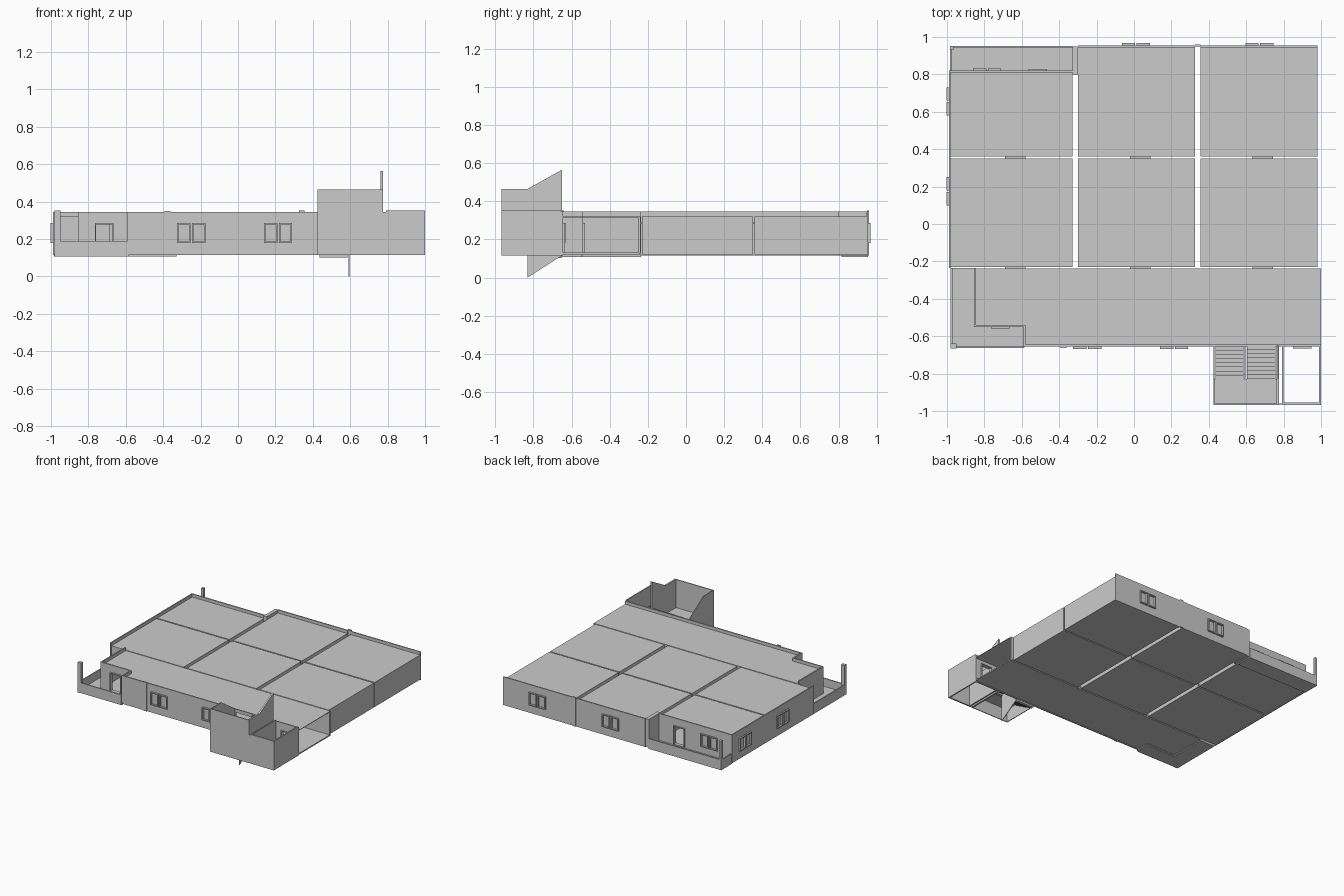
import bpy
import bmesh
from mathutils import Matrix, Vector

if "Cube" in bpy.data.objects:
    bpy.data.objects.remove(bpy.data.objects["Cube"], do_unlink=True)

grey = bpy.data.materials.new("plaster_grey")
grey.use_nodes = True
grey.diffuse_color = (0.6, 0.6, 0.6, 1)
grey.node_tree.nodes["Principled BSDF"].inputs["Base Color"].default_value = (0.6, 0.6, 0.6, 1)

BASE, FLOOR, ROOF, TOP = 0.115, 0.13, 0.32, 0.345   # main levels
T = 0.01                                            # wall thickness


def finish(name, bm):
    mesh = bpy.data.meshes.new(name)
    bm.to_mesh(mesh)
    bm.free()
    mesh.materials.append(grey)
    obj = bpy.data.objects.new(name, mesh)
    bpy.context.collection.objects.link(obj)
    return obj


def solid(name, boxes):
    """One object from boxes given as (x0, x1, y0, y1, z0, z1)."""
    bm = bmesh.new()
    for x0, x1, y0, y1, z0, z1 in boxes:
        size = Vector((x1 - x0, y1 - y0, z1 - z0))
        mid = Vector((x0 + x1, y0 + y1, z0 + z1)) / 2
        bmesh.ops.create_cube(bm, size=1, matrix=Matrix.Translation(mid) @ Matrix.Diagonal(size).to_4x4())
    return finish(name, bm)


def sheet(name, x, points, thick=0.006):
    """Upright plate across x with a (y, z) outline."""
    bm = bmesh.new()
    face = bm.faces.new([bm.verts.new((x, y, z)) for y, z in points])
    out = bmesh.ops.extrude_face_region(bm, geom=[face])
    moved = [v for v in out["geom"] if isinstance(v, bmesh.types.BMVert)]
    bmesh.ops.translate(bm, verts=moved, vec=(thick, 0, 0))
    bmesh.ops.recalc_face_normals(bm, faces=bm.faces)
    return finish(name, bm)


def across(axis, p0, p1, a0, a1, z0, z1):
    return (a0, a1, p0, p1, z0, z1) if axis == "x" else (p0, p1, a0, a1, z0, z1)


def wall(name, axis, p, a0, a1, z0=BASE, z1=TOP, holes=()):
    """Wall running along an axis, split around its openings."""
    boxes, cursor = [], a0
    for h0, h1, b, t in sorted(holes):
        boxes.append(across(axis, p, p + T, cursor, h0, z0, z1))
        if b > z0:
            boxes.append(across(axis, p, p + T, h0, h1, z0, b))
        if t < z1:
            boxes.append(across(axis, p, p + T, h0, h1, t, z1))
        cursor = h1
    boxes.append(across(axis, p, p + T, cursor, a1, z0, z1))
    return solid(name, boxes)


def frame_boxes(axis, p0, p1, a0, a1, z0, z1, w=0.008):
    return [across(axis, p0, p1, a0, a0 + w, z0, z1),
            across(axis, p0, p1, a1 - w, a1, z0, z1),
            across(axis, p0, p1, a0 + w, a1 - w, z1 - w, z1),
            across(axis, p0, p1, a0 + w, a1 - w, z0, z0 + w)]


def window(name, axis, p, hole):
    """Two framed sashes standing slightly proud of the wall."""
    a0, a1, z0, z1 = hole
    mid = (a0 + a1) / 2
    boxes = [across(axis, p + 0.003, p + 0.006, a0, a1, z0, z1)]
    for s0, s1 in ((a0, mid - 0.004), (mid + 0.004, a1)):
        boxes += frame_boxes(axis, p - 0.012, p + T + 0.012, s0, s1, z0, z1)
    solid(name, boxes)


def door(name, axis, p, hole):
    solid(name, frame_boxes(axis, p - 0.01, p + T + 0.01, *hole, w=0.006))


def win(c):
    return (c - 0.075, c + 0.075, 0.18, 0.285)


def doorway(c, w=0.1):
    return (c - w / 2, c + w / 2, FLOOR, 0.285)


# Six rooms, each a floor, a ceiling and its inner walls
columns = [(-0.98, -0.33), (-0.30, 0.325), (0.355, 0.98)]
rows = [(-0.23, 0.35), (0.36, 0.95)]
for i, (x0, x1) in enumerate(columns):
    for j, (y0, y1) in enumerate(rows):
        if i == 0 and j == 1:
            y1 = 0.82
        name = f"room_{i + 1}_{j + 1}"
        solid(name + "_floor", [(x0, x1, y0, y1, FLOOR - 0.01, FLOOR)])
        solid(name + "_ceiling", [(x0, x1, y0, y1, ROOF - 0.005, ROOF)])
        c = (x0 + x1) / 2 + 0.02
        for side, p in (("front", y0), ("back", y1 - T)):
            if side == "front" or j == 0:
                wall(f"{name}_{side}_wall", "x", p, x0, x1, FLOOR, ROOF, [doorway(c)])
        if i > 0:
            wall(name + "_right_wall", "y", x0, y0, y1, FLOOR, ROOF)
        if i < 2:
            wall(name + "_left_wall", "y", x1 - T, y0, y1, FLOOR, ROOF)
        else:
            wall(name + "_end_wall", "y", x1 - T, y0, y1, FLOOR, ROOF)
        solid(name + "_door_lintel", [(c - 0.055, c + 0.055, y0 - 0.012, y0 + T, 0.28, 0.29)])

# Outer walls with windows
side_windows = [win(0.175), win(0.655)]
wall("right_outer_wall", "y", -0.99, -0.235, 0.82, holes=side_windows)
for k, h in enumerate(side_windows):
    window(f"right_window_{k + 1}", "y", -0.99, h)
for k, (x0, x1, c) in enumerate([(-0.30, 0.325, 0.01), (0.355, 0.98, 0.67)]):
    wall(f"back_outer_wall_{k + 1}", "x", 0.945, x0, x1, holes=[win(c)])
    window(f"back_window_{k + 1}", "x", 0.945, win(c))
solid("back_wall_joint_strip", [(0.325, 0.355, 0.95, 0.96, BASE, 0.352)])
solid("back_balcony_joint_strip", [(-0.33, -0.30, 0.80, 0.95, BASE, TOP)])

# Back balcony
balcony_holes = [win(-0.785), doorway(-0.515)]
wall("back_balcony_wall", "x", 0.81, -0.98, -0.33, holes=balcony_holes)
window("back_balcony_window", "x", 0.81, balcony_holes[0])
door("back_balcony_door_frame", "x", 0.81, balcony_holes[1])
solid("back_balcony_floor", [(-0.985, -0.33, 0.815, 0.95, 0.107, 0.125)])
wall("back_balcony_parapet", "x", 0.943, -0.985, -0.33, 0.107, 0.19)
wall("back_balcony_side_parapet", "y", -0.985, 0.82, 0.95, 0.107, 0.19)
solid("back_balcony_post", [(-0.985, -0.965, 0.933, 0.953, 0.107, TOP)])

# Corridor, open at its left end, notched around the front balcony
for name, z0, z1 in (("corridor_floor", FLOOR - 0.01, FLOOR), ("corridor_ceiling", ROOF - 0.005, ROOF)):
    solid(name, [(-0.585, 1.0, -0.65, -0.24, z0, z1), (-0.85, -0.585, -0.545, -0.24, z0, z1)])
wall("corridor_back_wall", "x", -0.248, -0.85, 1.0, FLOOR, ROOF,
     [doorway((a + b) / 2 + 0.02) for a, b in columns])
front_windows = [win(-0.25), win(0.215)]
front_holes = front_windows + [(0.44, 0.75, FLOOR, ROOF), doorway(0.9)]
wall("corridor_front_wall", "x", -0.655, -0.59, 1.0, holes=front_holes)
for k, h in enumerate(front_windows):
    window(f"front_window_{k + 1}", "x", -0.655, h)
door("lift_door_frame", "x", -0.655, front_holes[3])
wall("corridor_notch_wall", "x", -0.55, -0.855, -0.58, holes=[doorway(-0.715)])
door("front_balcony_door_frame", "x", -0.55, doorway(-0.715))
wall("corridor_notch_side_wall", "y", -0.59, -0.655, -0.55)
wall("corridor_right_wall", "y", -0.855, -0.55, -0.235)
solid("front_wall_joint_strip", [(-0.392, -0.362, -0.662, -0.65, BASE, 0.35)])

# Front balcony
solid("front_balcony_floor", [(-0.98, -0.585, -0.66, -0.545, 0.107, 0.125),
                              (-0.98, -0.85, -0.545, -0.235, 0.107, 0.125)])
wall("front_balcony_parapet", "x", -0.663, -0.98, -0.59, 0.107, 0.19)
wall("front_balcony_side_parapet", "y", -0.98, -0.66, -0.235, 0.107, 0.19)
solid("front_balcony_post", [(-0.98, -0.95, -0.665, -0.64, 0.107, 0.352)])

# Stair tower with two flights and a half landing
LANDING, STEPS = 0.235, 8
RUN, RISE = 0.18 / STEPS, (LANDING - FLOOR) / STEPS
lower, upper = [], []
for s in range(STEPS):
    y = -0.65 - s * RUN
    z = FLOOR + (s + 0.5) * RISE
    lower.append((0.436, 0.585, y - RUN, y, z - 0.035, z))
    z = TOP - (s + 0.5) * RISE
    upper.append((0.603, 0.757, y - RUN, y, z - 0.035, z))
solid("lower_stair_flight", lower)
solid("upper_stair_flight", upper)
solid("stair_landing", [(0.43, 0.765, -0.96, -0.83, LANDING - 0.015, LANDING)])
solid("stair_front_wall", [(0.425, 0.765, -0.967, -0.96, BASE, 0.465)])
sheet("stair_right_wall", 0.425, [(-0.967, BASE), (-0.967, 0.465), (-0.83, 0.465),
                                  (-0.65, TOP), (-0.65, BASE)])
sheet("stair_left_wall", 0.762, [(-0.967, BASE), (-0.967, 0.465), (-0.83, 0.465),
                                 (-0.65, 0.565), (-0.65, BASE)], 0.014)
sheet("stair_middle_wall", 0.591, [(-0.83, 0.0), (-0.65, BASE), (-0.65, TOP), (-0.83, LANDING)])

# Lift shaft, open at top and bottom
solid("lift_shaft_walls", [(0.79, 1.0, -0.967, -0.955, BASE, 0.352),
                           (0.79, 0.8, -0.955, -0.655, BASE, 0.352),
                           (0.99, 1.0, -0.955, -0.655, BASE, 0.352)])
solid("tower_link_panel", [(0.765, 0.79, -0.965, -0.96, BASE, TOP)])
